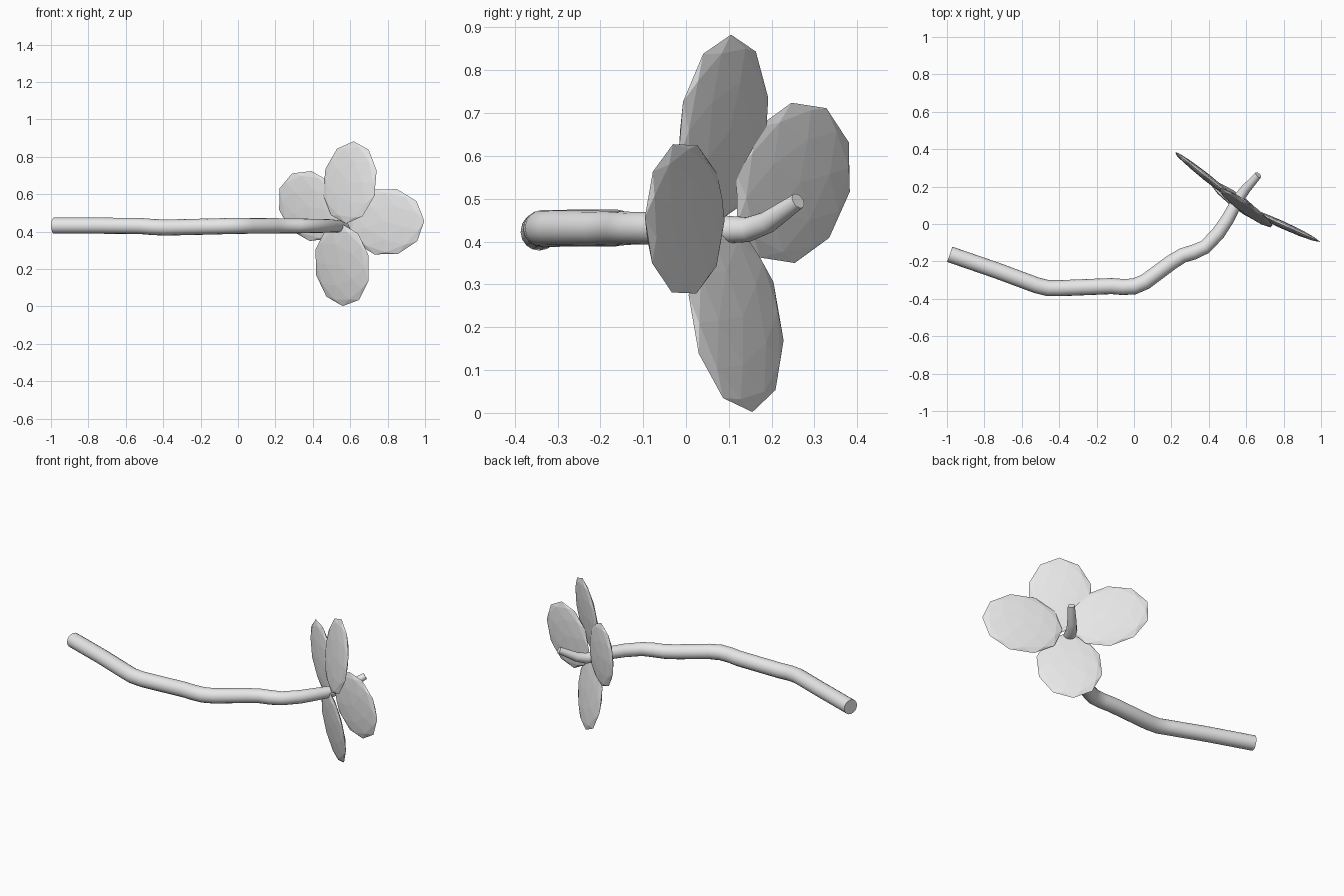
import bpy
from mathutils import Vector, Matrix

if "Cube" in bpy.data.objects:
    bpy.data.objects.remove(bpy.data.objects["Cube"])

grey = bpy.data.materials.new("light_grey")
grey.diffuse_color = (0.8, 0.8, 0.8, 1)
grey.use_nodes = True
grey.node_tree.nodes["Principled BSDF"].inputs["Base Color"].default_value = grey.diffuse_color

# Stem: tapering tube along a bent path (x, y, z, radius)
path = [
    (-0.985, -0.162, 0.432, 0.043), (-0.73, -0.25, 0.432, 0.043),
    (-0.52, -0.328, 0.43, 0.043), (-0.46, -0.343, 0.425, 0.043),
    (-0.39, -0.343, 0.422, 0.043), (-0.12, -0.332, 0.428, 0.043),
    (-0.06, -0.337, 0.430, 0.043), (0.0, -0.334, 0.431, 0.043),
    (0.06, -0.309, 0.431, 0.042), (0.20, -0.205, 0.431, 0.041),
    (0.26, -0.168, 0.431, 0.040), (0.32, -0.150, 0.431, 0.040),
    (0.38, -0.123, 0.431, 0.038), (0.45, -0.05, 0.431, 0.037),
    (0.50, 0.025, 0.431, 0.035), (0.54, 0.10, 0.428, 0.032),
    (0.565, 0.145, 0.428, 0.029), (0.60, 0.19, 0.445, 0.026),
    (0.665, 0.262, 0.495, 0.019),
]
curve = bpy.data.curves.new("stem", 'CURVE')
curve.dimensions = '3D'
curve.bevel_depth = 1.0
curve.bevel_resolution = 6
curve.use_fill_caps = True
spline = curve.splines.new('POLY')
spline.points.add(len(path) - 1)
for p, (x, y, z, r) in zip(spline.points, path):
    p.co = (x, y, z, 1)
    p.radius = r
stem = bpy.data.objects.new("stem", curve)
bpy.context.collection.objects.link(stem)
bpy.context.view_layer.objects.active = stem
stem.select_set(True)
bpy.ops.object.convert(target='MESH')
stem = bpy.context.object
stem.data.materials.clear()
stem.data.materials.append(grey)
bpy.ops.object.shade_smooth_by_angle(angle=0.7)


# Petals: flattened faceted spheres, long axis pointing out from the hub
def petal(name, centre, half_axis, side, width):
    out = Vector(half_axis)
    d = out.normalized()
    s = Vector(side)
    s = (s - d * s.dot(d)).normalized()
    n = s.cross(d)
    bpy.ops.mesh.primitive_ico_sphere_add(subdivisions=2, radius=1)
    ob = bpy.context.object
    ob.name = name
    m = Matrix((s * width, out, n * 0.02)).transposed().to_4x4()
    ob.data.transform(Matrix.Translation(centre) @ m)
    ob.data.materials.append(grey)


across = (0.81, -0.585, 0)
petal("top_petal", (0.598, 0.087, 0.663), (0.02, 0.018, 0.22), across, 0.178)
petal("bottom_petal", (0.557, 0.117, 0.222), (0.003, 0.038, -0.22), across, 0.182)
petal("right_petal", (0.79, -0.003, 0.453), (0.206, -0.093, 0.004), (0, 0, 1), 0.182)
petal("left_petal", (0.388, 0.25, 0.537), (-0.165, 0.130, 0.095), (0, 0, 1), 0.182)
